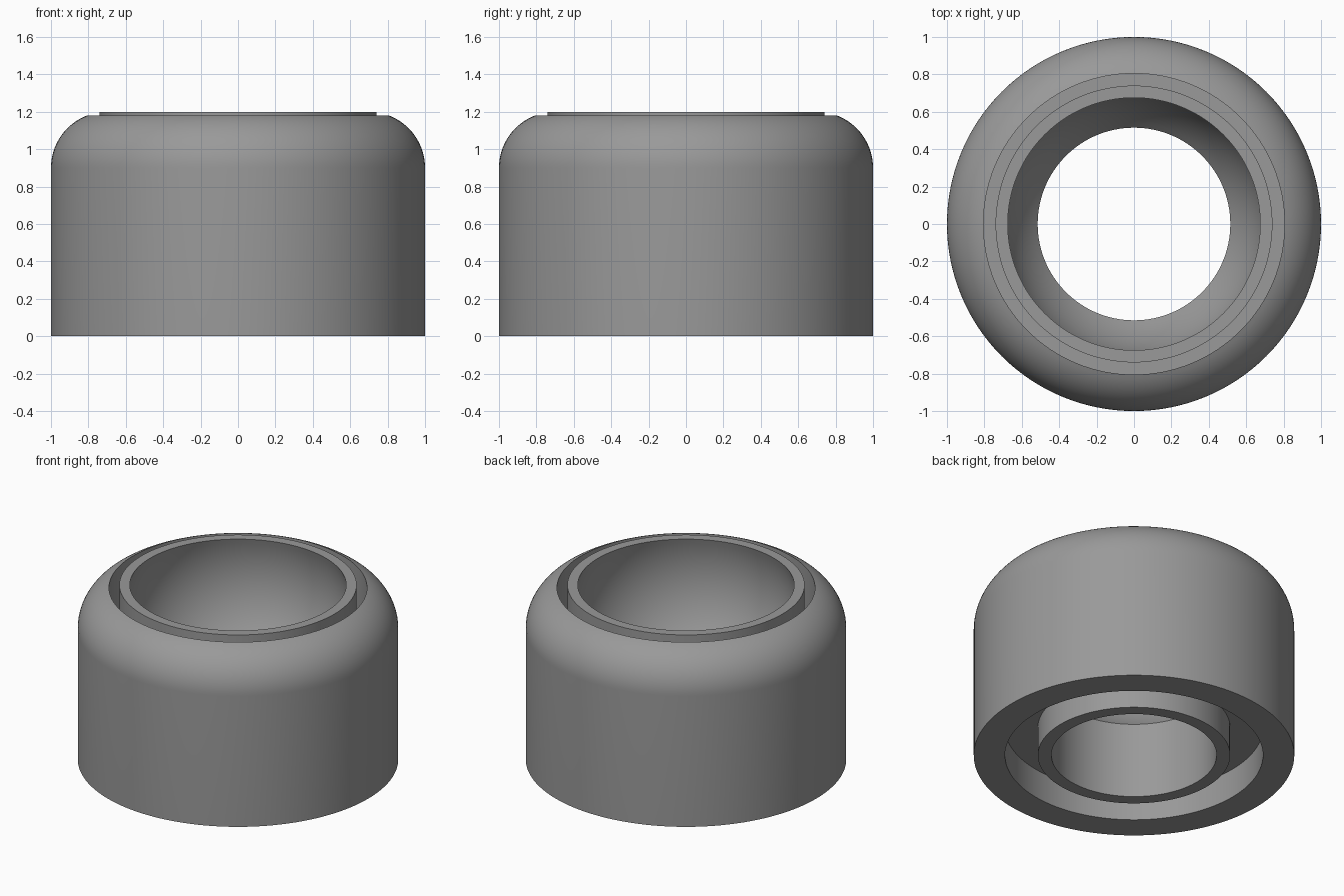
import bpy, bmesh, math

if "Cube" in bpy.data.objects:
    bpy.data.objects.remove(bpy.data.objects["Cube"])

SEGMENTS = 128

grey = bpy.data.materials.new("satin grey")
grey.diffuse_color = (0.32, 0.32, 0.32, 1)
grey.use_nodes = True
grey.node_tree.nodes["Principled BSDF"].inputs["Base Color"].default_value = grey.diffuse_color


def arc(cr, cz, radius, start, end, steps):
    """Points (r, z) along an arc, angles in degrees."""
    pts = []
    for i in range(steps + 1):
        a = math.radians(start + (end - start) * i / steps)
        pts.append((cr + radius * math.cos(a), cz + radius * math.sin(a)))
    return pts


def lathe(name, profile):
    """Revolve a closed (r, z) profile around the z axis."""
    bm = bmesh.new()
    rings = []
    for k in range(SEGMENTS):
        a = 2 * math.pi * k / SEGMENTS
        rings.append([bm.verts.new((r * math.cos(a), r * math.sin(a), z)) for r, z in profile])
    n = len(profile)
    for k in range(SEGMENTS):
        a, b = rings[k], rings[(k + 1) % SEGMENTS]
        for i in range(n):
            j = (i + 1) % n
            bm.faces.new((a[i], b[i], b[j], a[j]))
    bmesh.ops.recalc_face_normals(bm, faces=bm.faces)
    mesh = bpy.data.meshes.new(name)
    bm.to_mesh(mesh)
    bm.free()
    mesh.materials.append(grey)
    obj = bpy.data.objects.new(name, mesh)
    bpy.context.collection.objects.link(obj)
    bpy.context.view_layer.objects.active = obj
    obj.select_set(True)
    bpy.ops.object.shade_smooth_by_angle(angle=math.radians(30))
    obj.select_set(False)
    return obj


# Housing: outer wall with rounded shoulder, groove, and recessed underside
BORE, HOLE, TUBE = 0.805, 0.515, 0.60
RIM_OUT, RIM_IN, TOP = 0.74, 0.675, 1.20
shoulder_end = math.degrees(math.acos((BORE - 0.7) / 0.3))
outer = [(BORE, 0), (1, 0)] + arc(0.7, 0.9, 0.3, 0, shoulder_end, 16)
groove = [(BORE, 0.40), (RIM_OUT, 0.40), (RIM_OUT, TOP)]

# Spherical socket running from the rim down to the bored tube
CENTRE, EDGE = 1.0, 0.52
R = math.hypot(RIM_IN, TOP - CENTRE)
top_angle = math.degrees(math.acos(RIM_IN / R))
low_angle = -math.degrees(math.acos(HOLE / R))
socket = arc(0, CENTRE, R, top_angle, low_angle, 20)

# Bored tube reaching the base, with the recess floor around it
tube = [(HOLE, 0), (TUBE, 0), (TUBE, 0.20), (BORE, 0.20)]

lathe("socket_housing", outer + groove + socket + tube)
